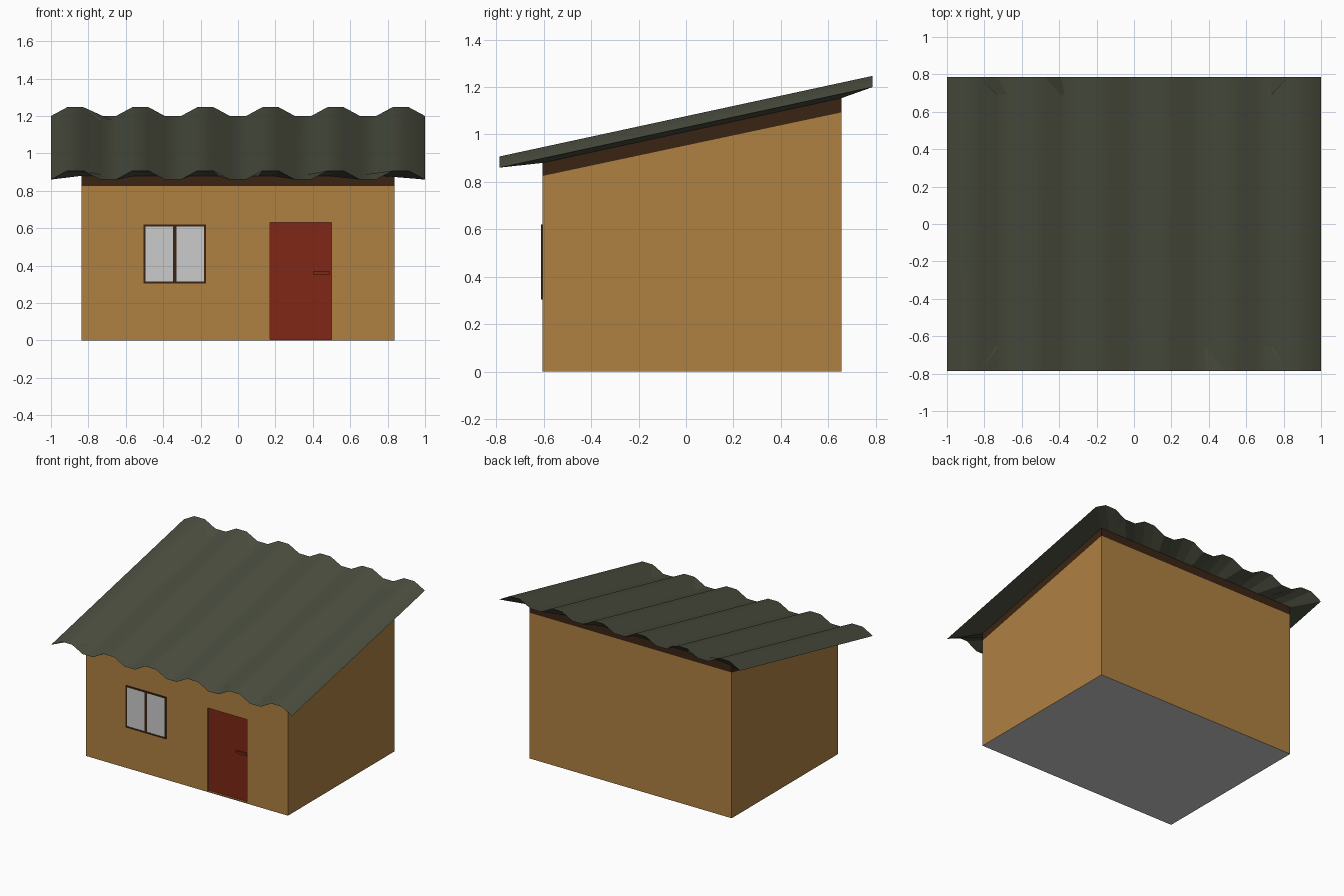
import bpy, bmesh, math

if "Cube" in bpy.data.objects:
    bpy.data.objects.remove(bpy.data.objects["Cube"])

X, YF, YB = 0.838, -0.605, 0.655          # wall footprint
RY = 0.787                                # roof half depth
DX0, DX1, DZ0, DZ1 = 0.17, 0.50, 0.006, 0.63   # door opening
DOOR_Y = YF + 0.015


def material(name, rgb):
    m = bpy.data.materials.new(name)
    m.diffuse_color = (*rgb, 1)
    m.use_nodes = True
    m.node_tree.nodes["Principled BSDF"].inputs["Base Color"].default_value = m.diffuse_color
    return m


ochre = material("ochre_plaster", (0.43, 0.22, 0.055))
brown = material("dark_wood", (0.042, 0.018, 0.007))
green = material("roof_green", (0.07, 0.076, 0.05))
red = material("door_red", (0.21, 0.02, 0.008))


def mesh_object(name, quads, mat=None, fix_normals=True):
    """Build one object from a list of corner lists, welding shared corners."""
    bm = bmesh.new()
    for q in quads:
        bm.faces.new([bm.verts.new(p) for p in q])
    bmesh.ops.remove_doubles(bm, verts=bm.verts, dist=1e-5)
    if fix_normals:
        bmesh.ops.recalc_face_normals(bm, faces=bm.faces)
    me = bpy.data.meshes.new(name)
    bm.to_mesh(me)
    bm.free()
    if mat:
        me.materials.append(mat)
    ob = bpy.data.objects.new(name, me)
    bpy.context.collection.objects.link(ob)
    return ob


def box(name, x0, x1, y0, y1, z0, z1, mat=None):
    a, b, c, d = (x0, y0), (x1, y0), (x1, y1), (x0, y1)
    sides = [[(*p, z0), (*q, z0), (*q, z1), (*p, z1)]
             for p, q in ((a, b), (b, c), (c, d), (d, a))]
    caps = [[(*p, z) for p in (a, b, c, d)] for z in (z0, z1)]
    return mesh_object(name, sides + caps, mat)


# walls: front grid with a door opening and reveal, plus sides and back
ZF, ZB = 0.825, 1.093                     # wall height front / back
xs, zs = [-X, DX0, DX1, X], [0, DZ0, DZ1, ZF]
quads = []
for i in range(3):
    for k in range(3):
        if (i, k) != (1, 1):
            quads.append([(xs[i], YF, zs[k]), (xs[i + 1], YF, zs[k]),
                          (xs[i + 1], YF, zs[k + 1]), (xs[i], YF, zs[k + 1])])
opening = [(DX0, DZ0), (DX1, DZ0), (DX1, DZ1), (DX0, DZ1)]
for i in range(4):
    (xa, za), (xb, zb) = opening[i], opening[(i + 1) % 4]
    quads.append([(xb, YF, zb), (xa, YF, za), (xa, DOOR_Y, za), (xb, DOOR_Y, zb)])
quads += [[(X, YF, 0), (X, YB, 0), (X, YB, ZB), (X, YF, ZF)],
          [(-X, YB, 0), (-X, YF, 0), (-X, YF, ZF), (-X, YB, ZB)],
          [(X, YB, 0), (-X, YB, 0), (-X, YB, ZB), (X, YB, ZB)]]
mesh_object("walls", quads, ochre, False)

# floor underside
mesh_object("floor", [[(-X, YB, 0), (X, YB, 0), (X, YF, 0), (-X, YF, 0)]], None, False)

# wooden band around the top of the walls
TF, TB = 0.88, 1.153
ring = [(-X, YF, ZF, TF), (X, YF, ZF, TF), (X, YB, ZB, TB), (-X, YB, ZB, TB)]
quads = []
for i in range(4):
    a, b = ring[i], ring[(i + 1) % 4]
    quads.append([(a[0], a[1], a[2]), (b[0], b[1], b[2]),
                  (b[0], b[1], b[3]), (a[0], a[1], a[3])])
mesh_object("top_band", quads, brown, False)

# corrugated roof sheet: 23 equal strips, ridges two points wide
RF, RB, RIDGE, N = 0.86, 1.20, 0.047, 23
prof = [(-1 + 2 * i / N, RIDGE if i % 4 in (1, 2) else 0) for i in range(N + 1)]
front = [(x, -RY, RF + h) for x, h in prof]
back = [(x, RY, RB + h) for x, h in prof]
roof = mesh_object("roof_sheet", [[front[i], front[i + 1], back[i + 1], back[i]]
                                  for i in range(N)], green, False)
bpy.context.view_layer.objects.active = roof
roof.select_set(True)
bpy.ops.object.shade_smooth_by_angle(angle=math.radians(45))
roof.select_set(False)

# soffit from the roof edge in to the top of the band
fin = [(x * X, YF, TF) for x, h in prof]
bin_ = [(x * X, YB, TB) for x, h in prof]
quads = []
for i in range(N):
    quads.append([front[i + 1], front[i], fin[i], fin[i + 1]])
    quads.append([back[i], back[i + 1], bin_[i + 1], bin_[i]])
quads += [[front[0], back[0], bin_[0], fin[0]],
          [back[-1], front[-1], fin[-1], bin_[-1]]]
mesh_object("soffit", quads, green, False)

# door leaf and handle
mesh_object("door", [[(x, DOOR_Y, z) for x, z in opening]], red, False)
box("door_handle", 0.40, 0.49, DOOR_Y - 0.012, DOOR_Y, 0.352, 0.37, red)

# window: two panes, outer frame and mullion
WX0, WX1, WZ0, WZ1, T = -0.505, -0.17, 0.305, 0.62, 0.011
WM = (WX0 + WX1) / 2
PY, FY = YF - 0.003, YF - 0.006
for name, a, b in (("left", WX0 + T, WM - 0.009), ("right", WM + 0.009, WX1 - T)):
    mesh_object("window_pane_" + name,
                [[(a, PY, WZ0 + T), (b, PY, WZ0 + T), (b, PY, WZ1 - T), (a, PY, WZ1 - T)]],
                None, False)
for name, a, b in (("left", WX0, WX0 + T), ("mullion", WM - 0.009, WM + 0.009),
                   ("right", WX1 - T, WX1)):
    box("window_frame_" + name, a, b, FY, YF, WZ0, WZ1, brown)
for name, a, b in (("bottom", WZ0, WZ0 + T), ("top", WZ1 - T, WZ1)):
    box("window_frame_" + name, WX0 + T, WX1 - T, FY, YF, a, b, brown)
